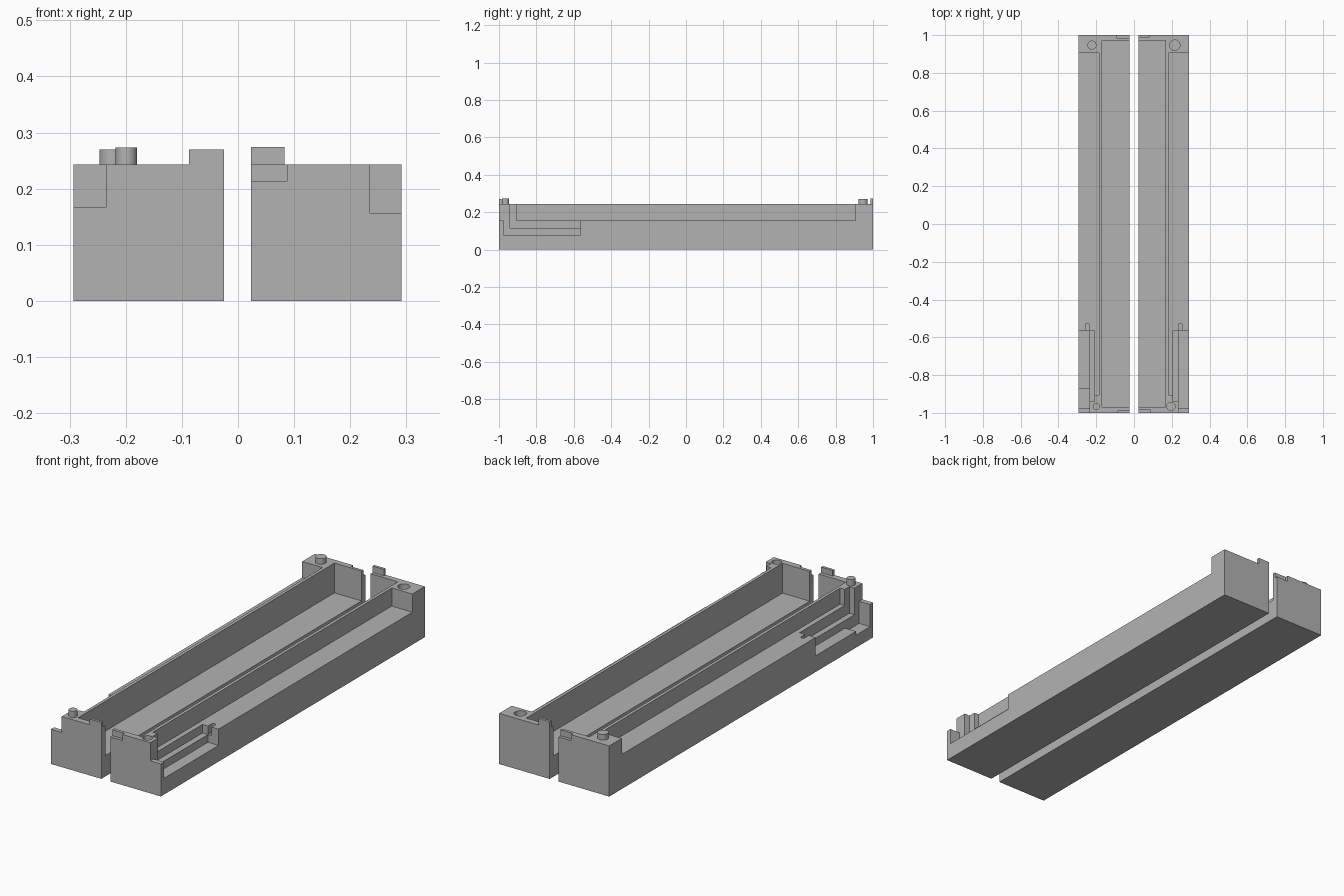
import bpy, bmesh
from mathutils import Matrix, Vector

if "Cube" in bpy.data.objects:
    bpy.data.objects.remove(bpy.data.objects["Cube"])

grey = bpy.data.materials.new("plain_grey")
grey.diffuse_color = (0.45, 0.45, 0.45, 1)
grey.use_nodes = True
grey.node_tree.nodes["Principled BSDF"].inputs["Base Color"].default_value = grey.diffuse_color


def finish(bm, name):
    me = bpy.data.meshes.new(name)
    bm.to_mesh(me)
    bm.free()
    me.materials.append(grey)
    ob = bpy.data.objects.new(name, me)
    bpy.context.collection.objects.link(ob)
    return ob


def box(name, side, u, y, z):
    """Box given by ranges; u is the distance from the centre plane."""
    x = sorted((side * u[0], side * u[1]))
    lo, hi = Vector((x[0], y[0], z[0])), Vector((x[1], y[1], z[1]))
    bm = bmesh.new()
    bmesh.ops.create_cube(bm, size=1, matrix=Matrix.Translation((lo + hi) / 2)
                          @ Matrix.Diagonal((*(hi - lo), 1)))
    return finish(bm, name)


def cylinder(name, side, u, y, r, z):
    bm = bmesh.new()
    bmesh.ops.create_cone(bm, cap_ends=True, segments=40, radius1=r, radius2=r, depth=z[1] - z[0],
                          matrix=Matrix.Translation((side * u, y, (z[0] + z[1]) / 2)))
    return finish(bm, name)


def smooth(ob):
    bpy.ops.object.select_all(action='DESELECT')
    ob.select_set(True)
    bpy.context.view_layer.objects.active = ob
    bpy.ops.object.shade_smooth_by_angle()


def cut(ob, cutter):
    m = ob.modifiers.new("cut", 'BOOLEAN')
    m.operation, m.solver, m.object = 'DIFFERENCE', 'EXACT', cutter
    bpy.context.view_layer.objects.active = ob
    bpy.ops.object.modifier_apply(modifier=m.name)
    bpy.data.objects.remove(cutter)


TOP, HIGH = 0.243, 0.4


def half(name, side, inner, outer, ledge):
    body = box(name, side, (inner, outer), (-1, 1), (0, TOP))
    out = outer + 0.1
    k = outer - 0.291  # small outward shift of the left half
    boxes = [
        ((inner - 0.01, 0.167 + k), (-0.97, 0.972), (0.10, HIGH)),         # main tray
        ((0.182 + k, out), (-0.905, 0.905), (ledge, HIGH)),                # outer ledge
        ((0.235, out), (-1.1, -0.8), (ledge, HIGH)),                       # low front corner
        ((0.235, out), (-0.976, -0.563), (0.078, HIGH + 0.01)),            # deep pocket
        ((0.206 + k, 0.245), (-0.94, -0.563), (0.115, HIGH + 0.02)),       # pocket step
        ((0.235 + k, 0.254 + k), (-0.6, -0.535), (0.115, HIGH + 0.03)),    # wire slot
    ]
    for u, y, z in boxes:
        cut(body, box("cutter", side, u, y, z))
    # rounded slot end
    cut(body, cylinder("cutter", side, 0.2445 + k, -0.535, 0.0095, (0.115, HIGH)))
    return body


# right half: sockets, front tab recess, rear tab
right = half("right_half", 1, 0.023, 0.291, 0.156)
cut(right, cylinder("cutter", 1, 0.216, 0.947, 0.027, (0.19, HIGH)))
cut(right, cylinder("cutter", 1, 0.196, -0.966, 0.022, (0.19, HIGH)))
cut(right, box("cutter", 1, (0.0, 0.087), (-1.1, -0.985), (0.214, HIGH)))
box("right_rear_tab", 1, (0.023, 0.083), (0.987, 1), (TOP, 0.274))

# left half: pegs, rear tab recess, front tab
left = half("left_half", -1, 0.025, 0.293, 0.166)
cut(left, box("cutter", -1, (0.0, 0.09), (0.985, 1.1), (0.214, HIGH)))
cut(left, box("cutter", -1, (0.235, 0.4), (-0.976, -0.87), (0.06, HIGH)))
box("left_front_tab", -1, (0.025, 0.087), (-1, -0.987), (TOP, 0.27))
pegs = [cylinder("rear_peg", -1, 0.223, 0.947, 0.024, (TOP, 0.27)),
        cylinder("front_peg", -1, 0.199, -0.966, 0.019, (TOP, 0.273))]

for ob in [left, right] + pegs:
    smooth(ob)
